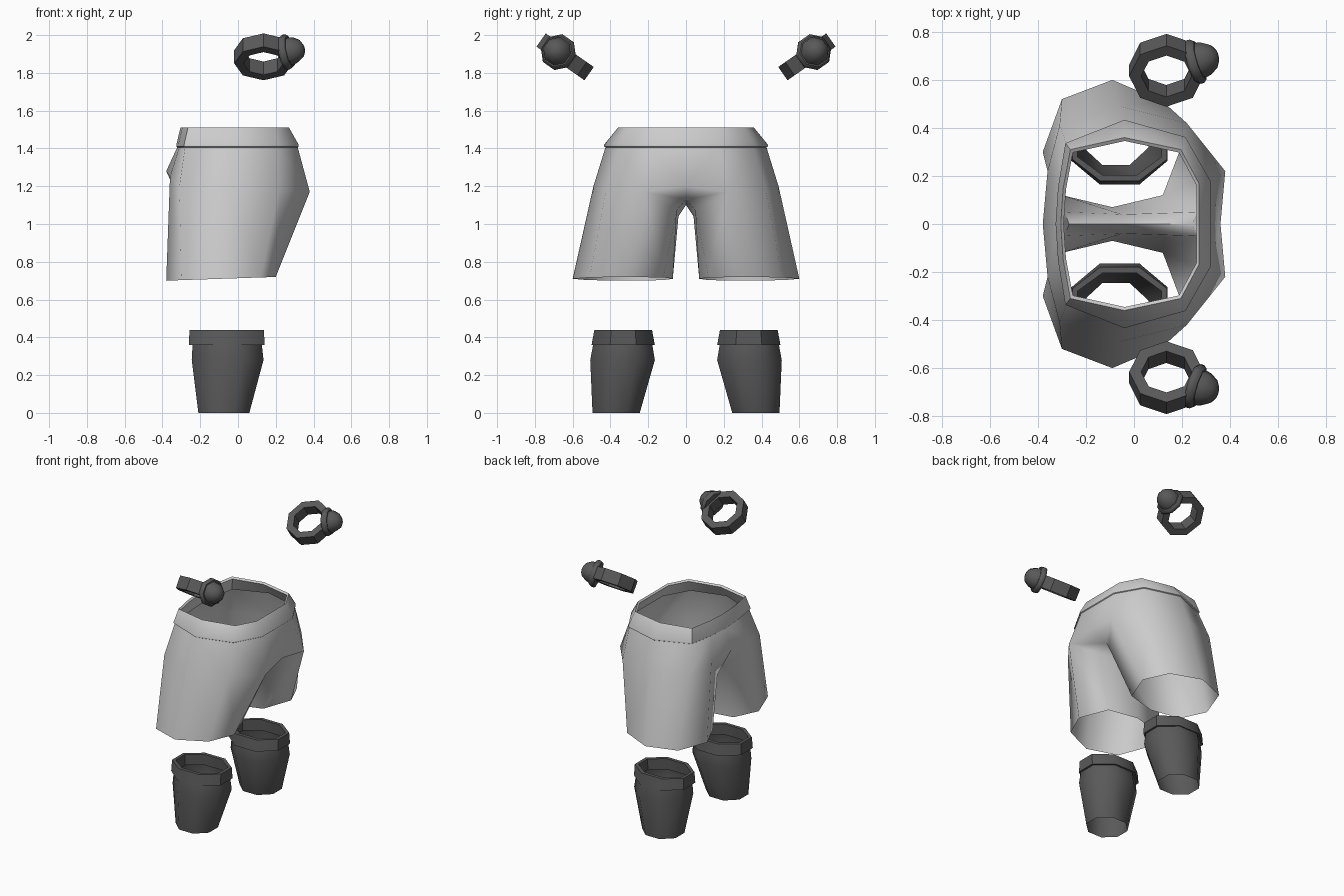
import bpy, bmesh
from math import cos, sin, pi, radians
from mathutils import Vector, Matrix

if "Cube" in bpy.data.objects:
    bpy.data.objects.remove(bpy.data.objects["Cube"])

dark = bpy.data.materials.new("dark_grey")
dark.diffuse_color = (0.1, 0.1, 0.1, 1)
dark.use_nodes = True
dark.node_tree.nodes["Principled BSDF"].inputs["Base Color"].default_value = dark.diffuse_color


def finish(name, bm, angle, mat=None):
    bmesh.ops.remove_doubles(bm, verts=bm.verts, dist=0.0005)
    bmesh.ops.recalc_face_normals(bm, faces=bm.faces)
    me = bpy.data.meshes.new(name)
    bm.to_mesh(me)
    bm.free()
    me.shade_smooth()
    me.set_sharp_from_angle(angle=radians(angle))
    ob = bpy.data.objects.new(name, me)
    bpy.context.collection.objects.link(ob)
    if mat:
        me.materials.append(mat)
    return ob


def loft(bm, rings, closed=True):
    """Skin a list of equally long point rows with quads."""
    rows = [[bm.verts.new(p) for p in r] for r in rings]
    n = len(rows[0])
    for a, b in zip(rows, rows[1:]):
        for i in range(n if closed else n - 1):
            j = (i + 1) % n
            bm.faces.new((a[i], a[j], b[j], b[i]))


def mirror_y(bm):
    geo = bmesh.ops.duplicate(bm, geom=bm.verts[:] + bm.edges[:] + bm.faces[:])["geom"]
    vs = [g for g in geo if isinstance(g, bmesh.types.BMVert)]
    fs = [g for g in geo if isinstance(g, bmesh.types.BMFace)]
    for v in vs:
        v.co.y *= -1
    bmesh.ops.reverse_faces(bm, faces=fs)


def at_z(pts, z):
    return [(x, y, z) for x, y in pts]


def lathe(bm, profile, mat, start=0.0, sides=8):
    loft(bm, [[mat @ Vector((r * cos(start + 2 * pi * i / sides),
                             r * sin(start + 2 * pi * i / sides), h))
               for i in range(sides)] for r, h in profile])


# Shorts: half waist, leg ring at the hip, hem and the centre seam
waist = [(-.32, 0), (-.31, .15), (-.28, .33), (-.04, .425), (.21, .355), (.315, .17), (.315, 0)]
hip = [(-.36, .22, 1.25), (-.31, .41, 1.2), (-.06, .49, 1.2), (.22, .42, 1.19),
       (.38, .22, 1.17), (.26, .05, 1.07), (-.05, .04, 1.04), (-.29, .05, 1.08)]
hem = [(-.38, .30), (-.30, .52), (-.09, .60), (.12, .51),
       (.20, .33), (.12, .12), (-.09, .07), (-.30, .12)]
seam = [(-.38, 0, 1.28), (-.27, 0, 1.15), (-.05, 0, 1.10), (.24, 0, 1.13), (.36, 0, 1.2)]
bm = bmesh.new()
loft(bm, [hip, [(x, y, .713 + .034 * x) for x, y in hem]])
loft(bm, [at_z(waist, 1.41), [seam[0]] + hip[:5] + [seam[4]]], closed=False)
loft(bm, [seam, [hip[0], hip[7], hip[6], hip[5], hip[4]]], closed=False)
mirror_y(bm)
finish("shorts", bm, 60)

# Waistband
top = [(-.305, 0), (-.295, .15), (-.265, .31), (-.04, .36), (.195, .31), (.27, .17), (.27, 0)]
bm = bmesh.new()
lip = [(x * 1.02, y * 1.02) for x, y in waist]
inner = [(x * .96, y * .96) for x, y in top]
loft(bm, [at_z(waist, 1.405), at_z(lip, 1.41), at_z(lip, 1.42), at_z(top, 1.51),
          at_z(inner, 1.50), at_z([(x * .97, y * .97) for x, y in waist], 1.41)], closed=False)
mirror_y(bm)
finish("waistband", bm, 50)


def oval(x0, x1, y0, y1, z):
    """Octagon with flat sides filling the given bounds."""
    k = 1 / cos(pi / 8)
    return [((x0 + x1) / 2 + (x1 - x0) / 2 * k * cos(pi / 8 + i * pi / 4),
             (y0 + y1) / 2 + (y1 - y0) / 2 * k * sin(pi / 8 + i * pi / 4), z) for i in range(8)]


for side, s in (("left", 1), ("right", -1)):
    flip = Matrix.Diagonal((1, s, 1, 1))

    # Boot shaft, open at both ends
    bm = bmesh.new()
    loft(bm, [oval(-.21, .06, .245, .495, 0), oval(-.245, .135, .165, .507, .28),
              oval(-.24, .125, .18, .49, .37)])
    bm.transform(flip)
    finish(side + "_boot", bm, 50, dark)

    # Boot cuff
    bm = bmesh.new()
    loft(bm, [oval(-.24, .12, .18, .485, .36), oval(-.26, .14, .165, .50, .36),
              oval(-.257, .138, .18, .485, .44), oval(-.235, .115, .205, .46, .44),
              oval(-.235, .115, .20, .465, .36)])
    bm.transform(flip)
    finish(side + "_boot_cuff", bm, 50, dark)

    # Bracelet: tilted octagonal band
    place = Matrix.Translation((.135, .64, 1.885)) @ Matrix.Rotation(radians(35), 4, 'X')
    bm = bmesh.new()
    lathe(bm, [(.155, -.043), (.155, .043), (.105, .043), (.105, -.043), (.155, -.043)], place)
    bm.transform(flip)
    finish(side + "_bracelet", bm, 30, dark)

    # Round stud on the bracelet
    aim = place @ Matrix.Rotation(radians(20), 4, 'Z') @ Matrix.Rotation(pi / 2, 4, 'Y')
    bm = bmesh.new()
    lathe(bm, [(0, .11), (.09, .11), (.097, .12), (.097, .135), (.085, .15), (.077, .15),
               (.072, .175), (.05, .21), (.025, .225), (0, .23)], aim, pi / 8)
    bmesh.ops.dissolve_degenerate(bm, dist=0.0005, edges=bm.edges)
    bm.transform(flip)
    finish(side + "_bracelet_stud", bm, 50, dark)
